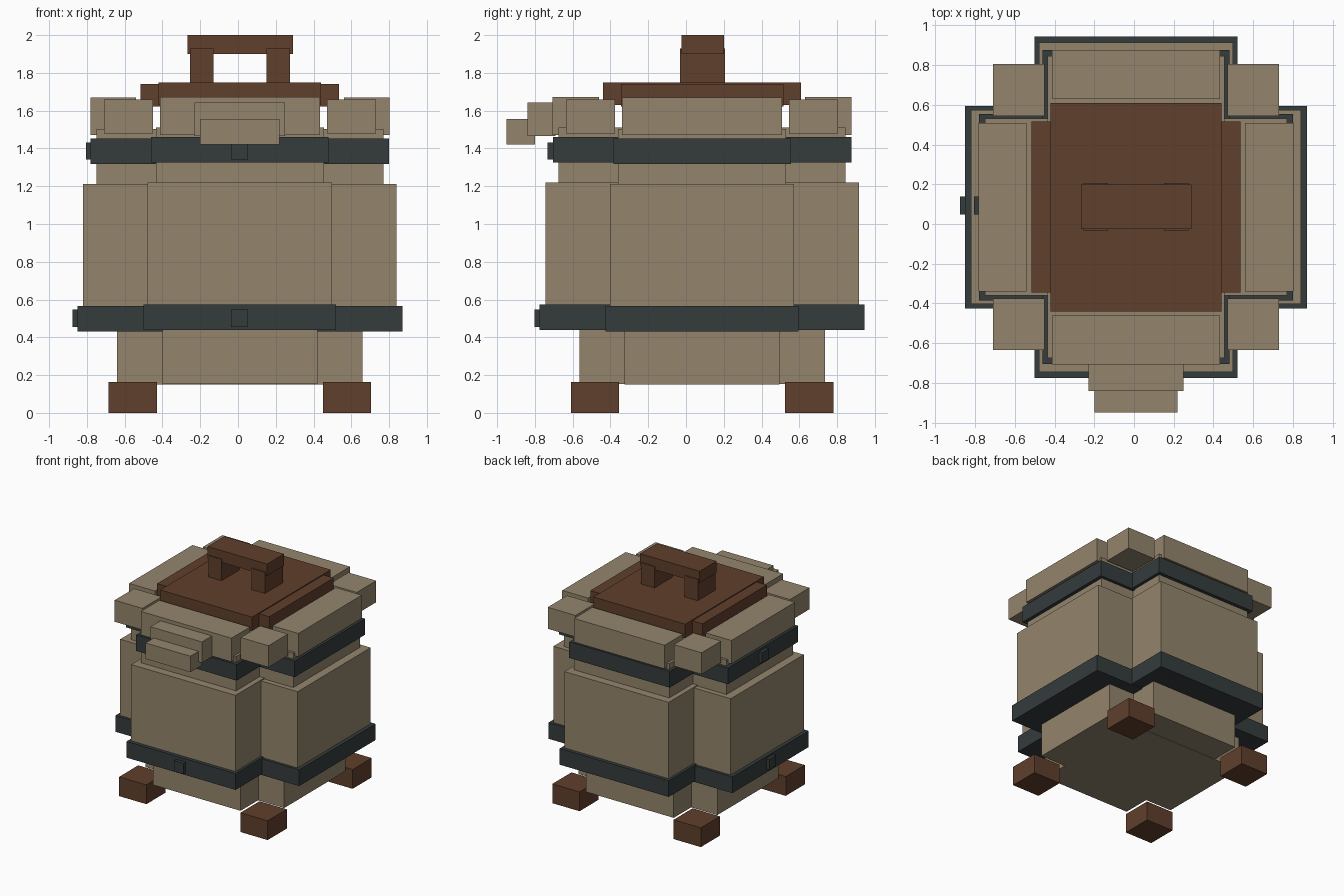
import bpy, bmesh
from mathutils import Matrix, Vector

if "Cube" in bpy.data.objects:
    bpy.data.objects.remove(bpy.data.objects["Cube"])

CX, CY = 0.01, 0.085          # centre of the barrel


def material(name, rgb):
    m = bpy.data.materials.new(name)
    m.diffuse_color = (*rgb, 1)
    m.use_nodes = True
    m.node_tree.nodes["Principled BSDF"].inputs["Base Color"].default_value = m.diffuse_color
    return m


CLAY = material("tan clay", (0.296, 0.235, 0.153))
WOOD = material("brown wood", (0.117, 0.050, 0.025))
IRON = material("dark iron", (0.035, 0.045, 0.046))


def boxes(name, mat, *specs):
    """One object from boxes given as (x0, x1, y0, y1, z0, z1)."""
    bm = bmesh.new()
    for x0, x1, y0, y1, z0, z1 in specs:
        mid = Vector((x0 + x1, y0 + y1, z0 + z1)) / 2
        size = Matrix.Diagonal((x1 - x0, y1 - y0, z1 - z0, 1))
        bmesh.ops.create_cube(bm, size=1, matrix=Matrix.Translation(mid) @ size)
    mesh = bpy.data.meshes.new(name)
    bm.to_mesh(mesh)
    bm.free()
    mesh.materials.append(mat)
    ob = bpy.data.objects.new(name, mesh)
    bpy.context.collection.objects.link(ob)
    return ob


def cross(name, mat, long, short, z0, z1, step=0.008):
    """Two crossed boxes; the front-to-back one sits slightly higher."""
    boxes(name, mat,
          (CX - long, CX + long, CY - short, CY + short, z0, z1),
          (CX - short, CX + short, CY - long, CY + long, z0 + step, z1 + step))


# Barrel layers from the bottom up
cross("base", CLAY, 0.65, 0.41, 0.15, 0.50, 0.004)
cross("lower_band", IRON, 0.86, 0.51, 0.43, 0.567)
cross("body", CLAY, 0.83, 0.488, 0.50, 1.212)
cross("neck", CLAY, 0.76, 0.445, 1.15, 1.502)
cross("upper_band", IRON, 0.79, 0.47, 1.317, 1.453)
cross("lid", WOOD, 0.525, 0.43, 1.622, 1.742)

# Feet and rim corner blocks, one in each notch
for sx, side in ((-1, "left"), (1, "right")):
    for sy, end in ((-1, "front"), (1, "back")):
        for name, mat, a, b, z0, z1 in (("foot", WOOD, 0.44, 0.695, 0, 0.163),
                                        ("rim_corner", CLAY, 0.46, 0.72, 1.478, 1.66)):
            xs = sorted((CX + sx * a, CX + sx * b))
            ys = sorted((CY + sy * a, CY + sy * b))
            boxes(f"{name}_{end}_{side}", mat, (*xs, *ys, z0, z1))

# Rim bars around the lid
for s, side, end in ((-1, "left", "front"), (1, "right", "back")):
    xs = sorted((CX + s * 0.55, CX + s * 0.792))
    boxes(f"rim_{side}", CLAY, (*xs, CY - 0.424, CY + 0.424, 1.472, 1.67))
    ys = sorted((CY + s * 0.545, CY + s * 0.792))
    boxes(f"rim_{end}", CLAY, (CX - 0.424, CX + 0.424, *ys, 1.472, 1.672))

# Pouring spout at the front
boxes("spout", CLAY, (-0.23, 0.25, -0.84, -0.69, 1.465, 1.642))
boxes("spout_lip", CLAY, (-0.2, 0.22, -0.95, -0.80, 1.42, 1.555))

# Band buckles on the front and left
for name, reach, z0, z1 in (("lower", 0.86, 0.456, 0.548), ("upper", 0.79, 1.342, 1.432)):
    boxes(f"{name}_buckle_front", IRON,
          (-0.037, 0.053, CY - reach - 0.028, CY - reach + 0.03, z0, z1))
    boxes(f"{name}_buckle_left", IRON,
          (CX - reach - 0.026, CX - reach + 0.03, 0.048, 0.138, z0, z1))

# Lid handle
for side, x0 in (("left", -0.255), ("right", 0.15)):
    boxes(f"handle_post_{side}", WOOD, (x0, x0 + 0.125, -0.033, 0.207, 1.73, 1.93))
boxes("handle_bar", WOOD, (-0.268, 0.29, -0.025, 0.2, 1.9, 2.0))
